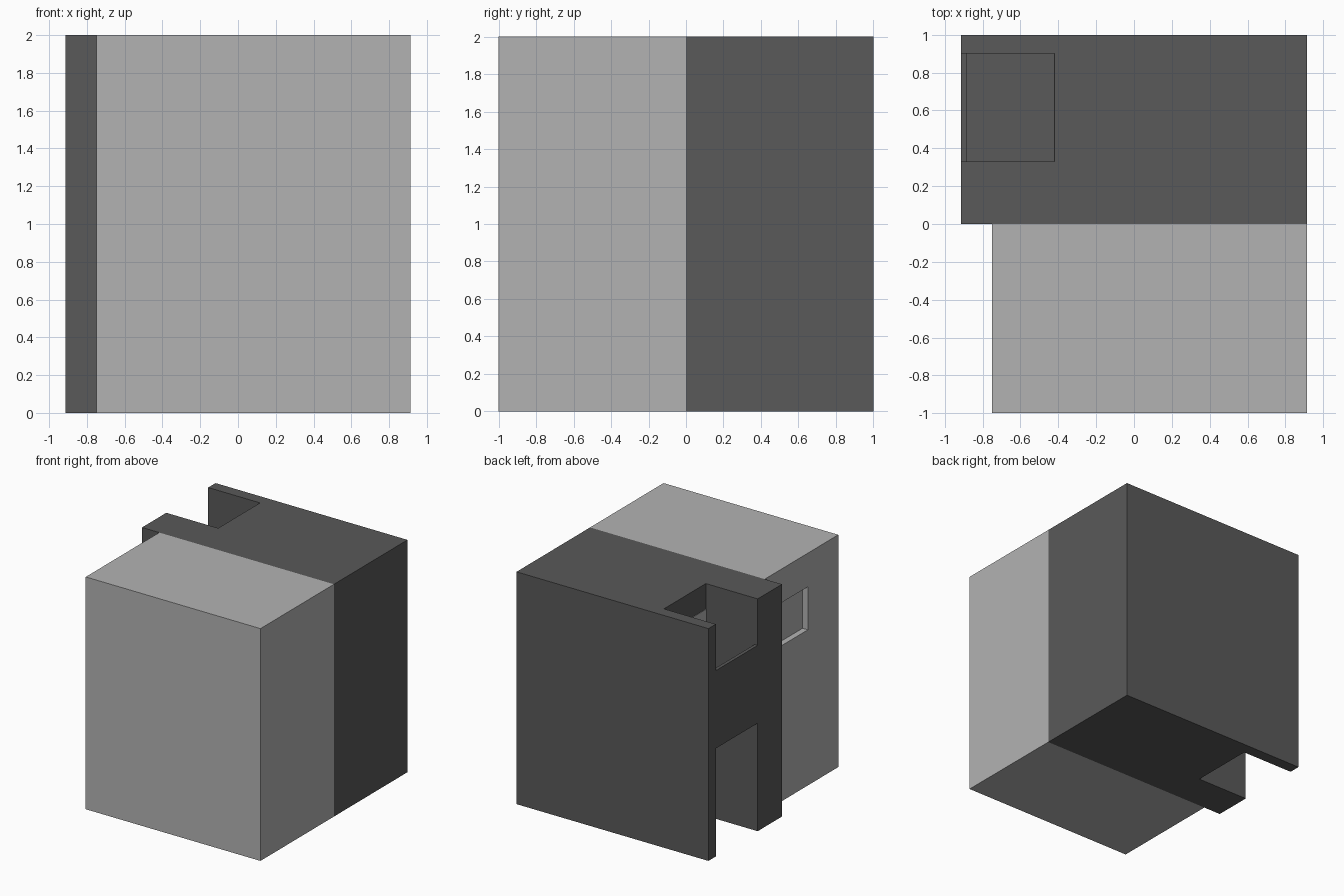
import bpy

if "Cube" in bpy.data.objects:
    bpy.data.objects.remove(bpy.data.objects["Cube"])


def material(name, v):
    m = bpy.data.materials.new(name)
    m.diffuse_color = (v, v, v, 1)
    m.use_nodes = True
    m.node_tree.nodes["Principled BSDF"].inputs["Base Color"].default_value = m.diffuse_color
    return m


LIGHT = material("light_grey", 0.45)
DARK = material("dark_grey", 0.1)


def box(name, lo, hi, mat=None):
    bpy.ops.mesh.primitive_cube_add(size=1, location=[(a + b) / 2 for a, b in zip(lo, hi)])
    ob = bpy.context.object
    ob.name = name
    ob.scale = [b - a for a, b in zip(lo, hi)]
    bpy.ops.object.transform_apply(location=True, rotation=False, scale=True)
    if mat:
        ob.data.materials.append(mat)
    return ob


def cut(target, name, lo, hi):
    cutter = box(name, lo, hi)
    cutter.hide_render = True
    mod = target.modifiers.new(name, 'BOOLEAN')
    mod.operation = 'DIFFERENCE'
    mod.solver = 'EXACT'
    mod.object = cutter
    bpy.context.view_layer.objects.active = target
    bpy.ops.object.modifier_apply(modifier=name)
    bpy.data.objects.remove(cutter)


# Light front block with a shallow pocket in its left side
front = box("front_block", (-0.75, -1, 0), (0.914, 0, 2), LIGHT)
cut(front, "side_pocket", (-0.9, -0.586, 1.34), (-0.70, -0.02, 1.71))

# Dark rear block: top well behind a thin lip, and an open slot below
rear = box("rear_block", (-0.914, 0, 0), (0.914, 1, 2), DARK)
cut(rear, "top_well", (-0.885, 0.33, 0.96), (-0.42, 0.9, 2.2))
cut(rear, "lip_opening", (-1.1, 0.33, 1.6), (-0.7, 0.9, 2.2))
cut(rear, "bottom_slot", (-1.1, 0.33, -0.2), (-0.42, 0.9, 0.93))

# Light panel on the inner wall of the well
box("well_panel", (-0.424, 0.33, 0.96), (-0.41, 0.9, 1.78), LIGHT)
